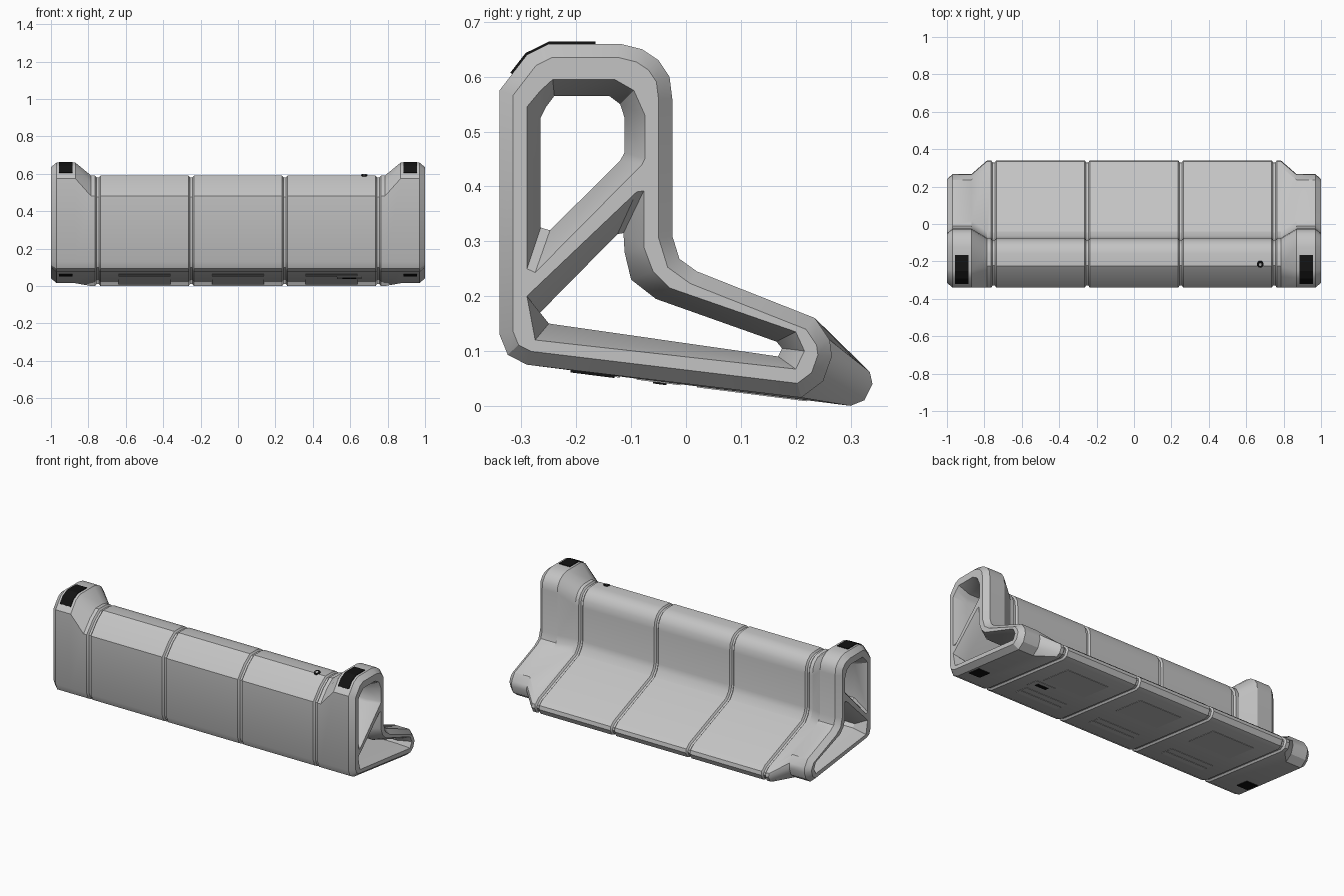
import bpy, bmesh, math
from mathutils import Vector, Matrix

if "Cube" in bpy.data.objects:
    bpy.data.objects.remove(bpy.data.objects["Cube"])


def material(name, rgb):
    m = bpy.data.materials.new(name)
    m.diffuse_color = (*rgb, 1)
    m.use_nodes = True
    m.node_tree.nodes["Principled BSDF"].inputs["Base Color"].default_value = m.diffuse_color
    return m


GREY = material("light_grey", (0.55, 0.55, 0.55))
BLACK = material("black", (0.006, 0.006, 0.006))


def finish(bm, name, mat, smooth=None):
    bmesh.ops.recalc_face_normals(bm, faces=bm.faces)
    me = bpy.data.meshes.new(name)
    bm.to_mesh(me)
    bm.free()
    ob = bpy.data.objects.new(name, me)
    bpy.context.collection.objects.link(ob)
    me.materials.append(mat)
    if smooth:
        bpy.ops.object.select_all(action='DESELECT')
        ob.select_set(True)
        bpy.context.view_layer.objects.active = ob
        bpy.ops.object.shade_smooth_by_angle(angle=math.radians(smooth))
    return ob


def inset(pts, d):
    """Move a clockwise outline inward by d."""
    out = []
    for i, p in enumerate(pts):
        p = Vector(p)
        a = (p - Vector(pts[i - 1])).normalized()
        b = (Vector(pts[(i + 1) % len(pts)]) - p).normalized()
        na, nb = Vector((a.y, -a.x)), Vector((b.y, -b.x))
        out.append(p + (na + nb) * d / (1 + na.dot(nb)))
    return out


def loft(bm, sections):
    """Skin equal-length (y, z) loops placed at x; returns the two end loops of edges."""
    rings = [[bm.verts.new((x, p[0], p[1])) for p in pts] for x, pts in sections]
    n = len(rings[0])
    for r, s in zip(rings, rings[1:]):
        for i in range(n):
            j = (i + 1) % n
            bm.faces.new((r[i], r[j], s[j], s[i]))
    return [[bm.edges.get((r[i], r[(i + 1) % n])) for i in range(n)]
            for r in (rings[0], rings[-1])]


# Outlines (y, z), clockwise from the front shoulder
END = [(-.34, .575), (-.29, .64), (-.25, .66), (-.12, .66), (-.08, .65), (-.05, .63),
       (-.03, .60), (-.025, .56), (-.025, .31), (-.012, .268), (.02, .245), (.235, .16),
       (.262, .12), (.266, .09), (.25, .045), (.21, .015), (-.29, .075), (-.325, .093), (-.34, .13)]
MID = [(-.34, .48), (-.28, .55), (-.225, .59), (-.16, .59), (-.125, .582), (-.098, .562),
       (-.08, .53), (-.075, .49), (-.075, .29), (-.065, .255), (-.04, .222), (.305, .087),
       (.335, .062), (.34, .04), (.325, .01), (.30, 0), (-.29, .075), (-.325, .093), (-.34, .13)]
# Tunnel outlines: wide mouth and narrow inside
UPPER_MOUTH = [(-.29, .545), (-.265, .575), (-.243, .595), (-.13, .595), (-.095, .575),
               (-.075, .53), (-.075, .45), (-.08, .44), (-.275, .243), (-.29, .25)]
UPPER = [(-.265, .525), (-.255, .545), (-.24, .565), (-.14, .565), (-.12, .55),
         (-.112, .525), (-.112, .462), (-.12, .447), (-.248, .32), (-.265, .325)]
LOWER_MOUTH = [(-.29, .2), (-.09, .39), (-.077, .392), (-.077, .29), (-.06, .245),
               (-.03, .215), (.2, .135), (.216, .1), (.2, .067), (-.275, .12)]
LOWER = [(-.268, .168), (-.125, .313), (-.114, .315), (-.112, .28), (-.1, .23),
         (-.055, .195), (.165, .117), (.175, .105), (.168, .09), (-.25, .15)]

# Barrier body: flared ends, four grooves, two tunnels right through
face = inset(END, .025)
groove = inset(MID, .01)
sections = [(-1, face), (-.97, END), (-.87, END), (-.785, MID)]
for gx in (-.75, -.25, .25, .75):
    sections += [(gx - .014, MID), (gx - .006, groove), (gx + .006, groove), (gx + .014, MID)]
sections += [(.785, MID), (.87, END), (.97, END), (1, face)]
bm = bmesh.new()
ends = [loft(bm, sections)]
for mouth, core in ((UPPER_MOUTH, UPPER), (LOWER_MOUTH, LOWER)):
    ends.append(loft(bm, [(-1, mouth), (-.93, core), (.93, core), (1, mouth)]))
for k, nx in ((0, -1), (1, 1)):
    bmesh.ops.triangle_fill(bm, use_beauty=True, edges=[e for loop in ends for e in loop[k]],
                            normal=(nx, 0, 0))
finish(bm, "barrier_body", GREY, 30)


def strip(name, x0, x1, path, t, mat):
    """Thin plate that follows a (y, z) path on the outside of the body."""
    out = [Vector(p) for p in path]
    up = []
    for i, p in enumerate(out):
        d = (out[min(i + 1, len(out) - 1)] - out[max(i - 1, 0)]).normalized()
        up.append(p + Vector((-d.y, d.x)) * t)
    bm = bmesh.new()
    for e in loft(bm, [(x0, out + up[::-1]), (x1, out + up[::-1])]):
        bmesh.ops.contextual_create(bm, geom=e)
    return finish(bm, name, mat)


def under(y):
    return (y, .075 - .127 * (y + .29))


# Grip pads on top of and beneath each end
for side, s in (("left", -1), ("right", 1)):
    a, b = sorted((s * .885, s * .957))
    strip(side + "_top_pad", a, b, [(-.317, .605), (-.29, .64), (-.25, .66), (-.165, .66)], .004, BLACK)
    za = [(y, under(y)[1] + .001) for y in (-.13, -.21)]
    strip(side + "_under_pad", a, b, za, .005, BLACK)

# Underside panels and slats on the three bays
for i, cx in enumerate((-.5, 0, .5)):
    strip(f"under_panel_{i}", cx - .14, cx + .14, [under(.22), under(.02)], .002, GREY)
    for j, y in enumerate((-.12, -.17)):
        strip(f"under_slat_{i}_{j}", cx - .14, cx + .14, [under(y), under(y - .035)], .002, GREY)
strip("drain_plate", .53, .66, [under(-.01), under(-.09)], .002, GREY)
strip("drain_cap", .56, .63, [under(-.035), under(-.06)], .005, BLACK)

# Filler valve near the crest
bm = bmesh.new()
slope = Matrix.Rotation(math.radians(18), 4, 'X')
bmesh.ops.create_cone(bm, cap_ends=True, segments=16, radius1=.018, radius2=.018, depth=.012,
                      matrix=Matrix.Translation((.675, -.215, .588)) @ slope)
finish(bm, "filler_valve", BLACK, 30)
bm = bmesh.new()
bmesh.ops.create_cone(bm, cap_ends=True, segments=12, radius1=.008, radius2=.008, depth=.015,
                      matrix=Matrix.Translation((.675, -.215, .588)) @ slope)
finish(bm, "valve_pin", GREY, 30)
